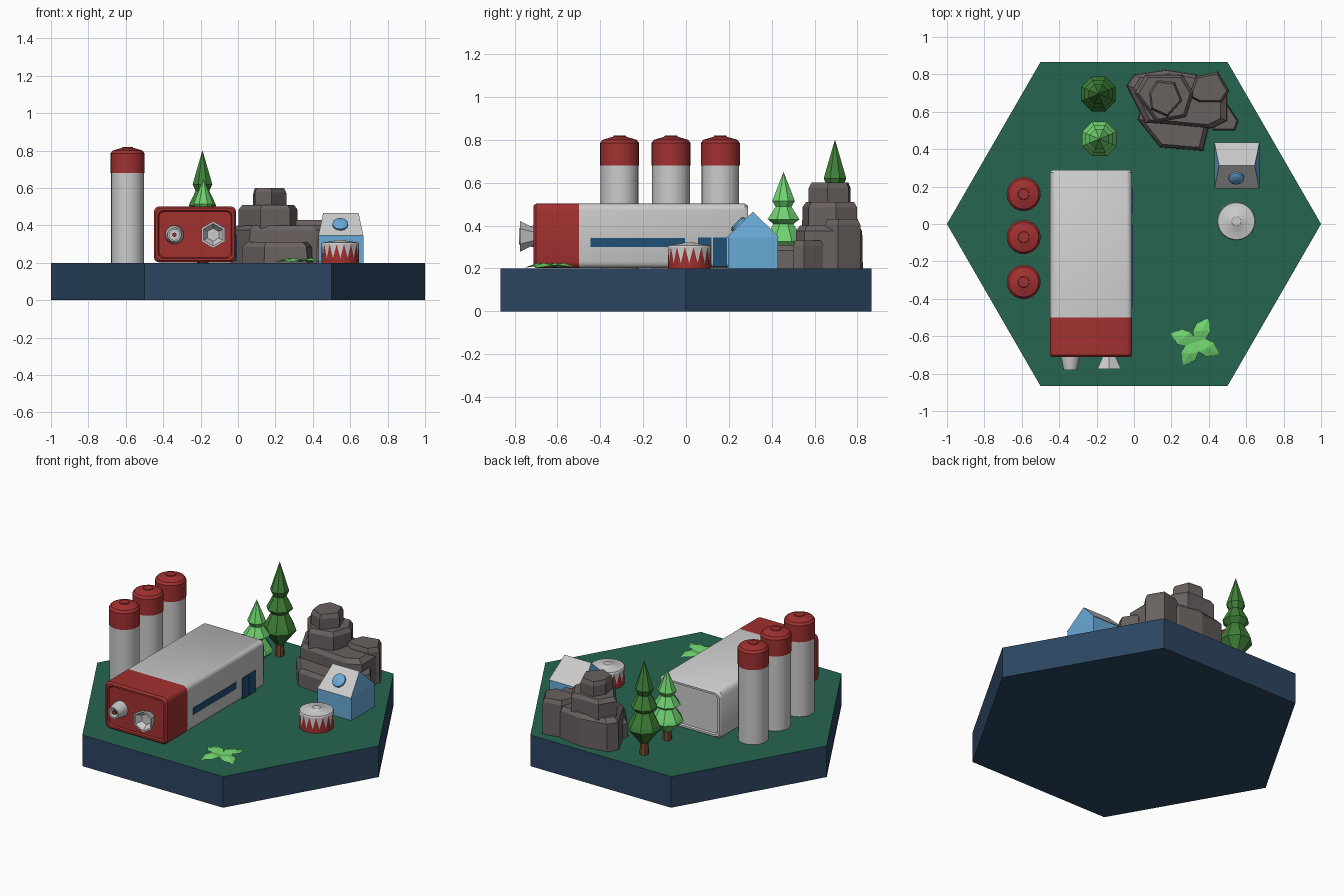
import bpy, bmesh
from math import sin, cos, pi, radians
from mathutils import Vector, Matrix

if "Cube" in bpy.data.objects:
    bpy.data.objects.remove(bpy.data.objects["Cube"])

COLORS = {
    "grass": (.02, .13, .08), "navy": (.025, .06, .12), "red": (.36, .03, .03),
    "glass": (.015, .08, .18), "sky": (.14, .4, .68), "leaf": (.16, .65, .16),
    "pine": (.05, .22, .04), "bark": (.18, .07, .03), "rock": (.14, .12, .115),
}
MATS = {}
for key, rgb in COLORS.items():
    MATS[key] = bpy.data.materials.new(key)
    MATS[key].diffuse_color = (*rgb, 1)


def make(name, verts, faces, color=None, smooth=False):
    me = bpy.data.meshes.new(name)
    me.from_pydata([tuple(v) for v in verts], [], faces)
    bm = bmesh.new()
    bm.from_mesh(me)
    bmesh.ops.remove_doubles(bm, verts=bm.verts, dist=1e-5)
    bmesh.ops.recalc_face_normals(bm, faces=bm.faces)
    bm.to_mesh(me)
    bm.free()
    ob = bpy.data.objects.new(name, me)
    bpy.context.collection.objects.link(ob)
    if color:
        me.materials.append(MATS[color])
    if smooth:
        bpy.context.view_layer.objects.active = ob
        ob.select_set(True)
        bpy.ops.object.shade_smooth_by_angle(angle=radians(35))
        ob.select_set(False)
    return ob


def loft(name, rings, color=None, smooth=False):
    """Skin equal-length rings of points and cap both ends."""
    n = len(rings[0])
    verts = [p for r in rings for p in r]
    faces = [(k * n + i, k * n + (i + 1) % n, (k + 1) * n + (i + 1) % n, (k + 1) * n + i)
             for k in range(len(rings) - 1) for i in range(n)]
    faces += [tuple(range(n)), tuple(range((len(rings) - 1) * n, len(rings) * n))]
    return make(name, verts, faces, color, smooth)


def lathe(name, loc, profile, sides, color=None, smooth=False, rot=None, turn=0.0):
    """Revolve (radius, height) points around z, then place."""
    m = Matrix.Translation(loc) @ (rot or Matrix())
    rings = [[m @ Vector((max(r, .0005) * cos(turn + 2 * pi * i / sides),
                          max(r, .0005) * sin(turn + 2 * pi * i / sides), z))
              for i in range(sides)] for r, z in profile]
    return loft(name, rings, color, smooth)


def box(name, lo, hi, color=None):
    rings = [[(lo[0], lo[1], z), (hi[0], lo[1], z), (hi[0], hi[1], z), (lo[0], hi[1], z)]
             for z in (lo[2], hi[2])]
    return loft(name, rings, color)


# Hexagonal base with grass on top
base = lathe("base", (0, 0, 0), [(1, 0), (1, .2)], 6, "navy")
base.data.materials.append(MATS["grass"])
for p in base.data.polygons:
    if p.normal.z > .5:
        p.material_index = 1


# Long hall: rounded rectangle swept along y
def hall_ring(y, inset):
    hw, hh, r = .22 - inset, .15 - inset, .03
    pts = []
    for k, (sx, sz) in enumerate([(1, 1), (-1, 1), (-1, -1), (1, -1)]):
        for j in range(4):
            a = k * pi / 2 + j * pi / 6
            pts.append((-.23 + sx * (hw - r) + r * cos(a), y, .352 + sz * (hh - r) + r * sin(a)))
    return pts


loft("hall_body", [hall_ring(*s) for s in
     [(-.5, 0), (.275, 0), (.29, .01), (.29, .022), (.28, .027)]], smooth=True)
loft("hall_front", [hall_ring(*s) for s in
     [(-.5, 0), (-.7, 0), (-.712, .01), (-.712, .022), (-.702, .027)]], "red", True)
box("window_strip", (-.03, -.445, .3), (-.006, -.005, .343), "glass")
for y in (.055, .127):
    box("door_panel", (-.03, y, .21), (-.006, y + .065, .345), "glass")

# Nozzles on the front wall
front = Matrix.Rotation(pi / 2, 4, 'X')
lathe("small_nozzle", (-.34, -.7, .35), [(.05, 0), (.05, .015), (.037, .08), (.028, .08), (.028, .04)],
      16, None, True, front)
lathe("nozzle_core", (-.34, -.7, .35), [(.012, 0), (.012, .075)], 8, "red", True, front)
lathe("hex_nozzle", (-.133, -.7, .35), [(.035, 0), (.072, .075), (.06, .075), (.035, .04)],
      6, None, False, front, pi / 6)

# Three silos with red caps
for y in (.16, -.07, -.31):
    lathe("silo", (-.59, y, .2), [(.088, 0), (.088, .48)], 24, None, True)
    lathe("silo_cap", (-.59, y, .2), [(.091, .48), (.091, .585), (.08, .6), (.03, .615), (.028, .62)],
          24, "red", True)


# Conifers
def tree(loc, h, color):
    lathe("tree_trunk", loc, [(.028, 0), (.022, h * .25)], 8, "bark")
    prof = [(.03, .13), (.1, .28), (.092, .32), (.05, .46), (.08, .51), (.04, .64), (.057, .70), (0, 1)]
    lathe("tree_crown", loc, [(r, z * h) for r, z in prof], 8, color, False, None, pi / 8)


tree((-.19, .695, .2), .6, "pine")
tree((-.185, .455, .2), .45, "leaf")

# Rock pile: chamfered irregular prisms
ROCKS = [
    (.31, [(.02, .56), (.14, .41), (.37, .39), (.40, .52), (.3, .65), (.05, .65)]),
    (.40, [(-.04, .74), (0, .8), (.17, .825), (.33, .8), (.5, .7), (.5, .55), (.42, .51), (.2, .53), (.06, .54)]),
    (.51, [(0, .7), (.06, .8), (.26, .8), (.32, .7), (.28, .57), (.12, .54)]),
    (.60, [(.08, .7), (.12, .77), (.22, .76), (.26, .66), (.18, .57), (.09, .61)]),
    (.43, [(.29, .68), (.33, .79), (.45, .815), (.51, .71), (.47, .65), (.35, .65)]),
    (.33, [(.42, .5), (.54, .5), (.56, .55), (.5, .64), (.44, .6)]),
]
for top, outline in ROCKS:
    c = sum((Vector(p) for p in outline), Vector((0, 0))) / len(outline)
    rings = []
    for z, s in ((.2, 1), (top - .025, .98), (top, .86)):
        rings.append([(*(c + (Vector(p) - c) * s), z) for p in outline])
    loft("rock", rings, "rock")

# Hut with gabled roof and round skylight
box("hut_walls", (.43, .195, .2), (.67, .43, .345), "sky")
hut_roof = make("hut_roof",
                [(.43, .19, .345), (.67, .19, .345), (.67, .435, .345), (.43, .435, .345),
                 (.455, .312, .465), (.645, .312, .465)],
                [(0, 1, 5, 4), (2, 3, 4, 5), (1, 2, 5), (3, 0, 4), (3, 2, 1, 0)])
hut_roof.data.materials.append(None)
hut_roof.data.materials.append(MATS["sky"])
for p in hut_roof.data.polygons:
    if abs(p.normal.x) > .7:
        p.material_index = 1
lathe("hut_skylight", (.547, .25, .4), [(.042, 0), (.042, .014), (.03, .022)], 12, "sky", True,
      Matrix.Rotation(radians(45), 4, 'X'))

# Round drum with pale teeth hanging from the rim
drum = (.547, .015, .2)
lathe("drum", drum, [(.1, 0), (.1, .1)], 32, "red", True)
lathe("drum_lid", drum, [(.102, .1), (.098, .108), (.03, .118), (.025, .122)], 32, None, True)
verts, faces = [], []
for i in range(16):
    for da, z in ((-.5, .1), (.5, .1), (0, .025)):
        a = 2 * pi * (i + da) / 16
        verts.append(Vector(drum) + Vector((.1025 * cos(a), .1025 * sin(a), z)))
    faces.append((3 * i, 3 * i + 1, 3 * i + 2))
make("drum_teeth", verts, faces)

# Low four-leaf plant
for k, deg in enumerate((62, 162, 242, 332)):
    m = Matrix.Translation((.33, -.63, .2)) @ Matrix.Rotation(radians(deg), 4, 'Z')
    pts = [(-.01, 0, .004), (.04, .04, .016), (.09, .043, .012), (.14, 0, .003),
           (.09, -.043, .012), (.04, -.04, .016), (.07, 0, .026)]
    make("plant_leaf", [m @ Vector(p) for p in pts],
         [(6, i, (i + 1) % 6) for i in range(6)], "leaf")

for m in bpy.data.materials:
    if m.users and not m.is_grease_pencil:
        m.use_nodes = True
        m.node_tree.nodes["Principled BSDF"].inputs["Base Color"].default_value = m.diffuse_color
